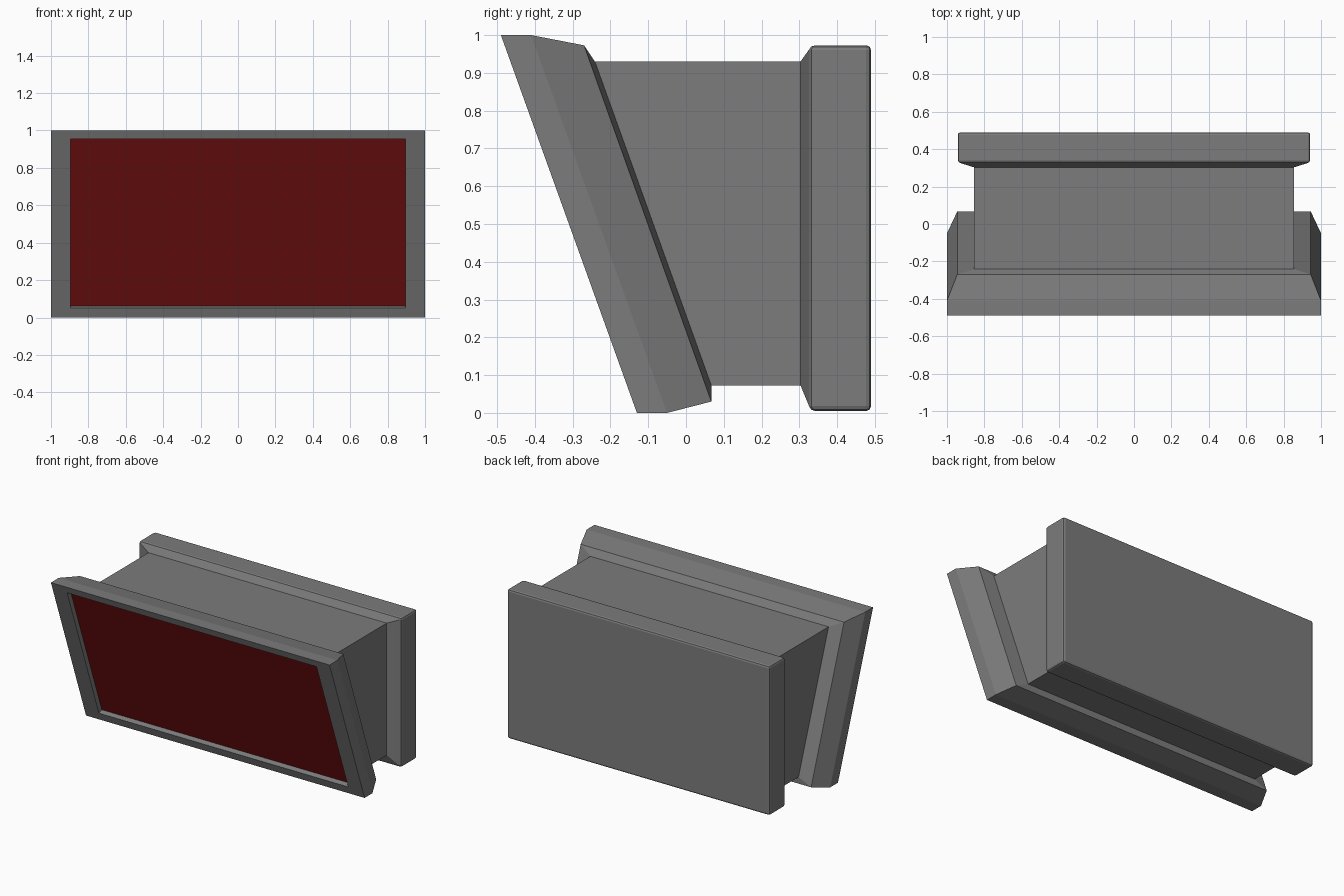
import bpy, bmesh

if "Cube" in bpy.data.objects:
    bpy.data.objects.remove(bpy.data.objects["Cube"])


def material(name, rgb):
    m = bpy.data.materials.new(name)
    m.diffuse_color = (*rgb, 1)
    m.use_nodes = True
    m.node_tree.nodes["Principled BSDF"].inputs["Base Color"].default_value = m.diffuse_color
    return m


grey = material("dark grey casing", (0.2, 0.2, 0.2))
red = material("deep red screen", (0.17, 0.005, 0.005))


def loft(name, rings, mat, cap_start=False, cap_end=False, bevel_y=None):
    """Rings are (half width, (y, z) of bottom edge, (y, z) of top edge)."""
    bm = bmesh.new()
    loops = []
    for w, (yb, zb), (yt, zt) in rings:
        pts = ((-w, yb, zb), (w, yb, zb), (w, yt, zt), (-w, yt, zt))
        loops.append([bm.verts.new(p) for p in pts])
    for a, b in zip(loops, loops[1:]):
        for i in range(4):
            j = (i + 1) % 4
            bm.faces.new((a[i], a[j], b[j], b[i]))
    if cap_start:
        bm.faces.new(loops[0][::-1])
    if cap_end:
        bm.faces.new(loops[-1])
    bmesh.ops.recalc_face_normals(bm, faces=bm.faces)
    if bevel_y is not None:
        edges = [e for e in bm.edges if all(v.co.y > bevel_y for v in e.verts)]
        bmesh.ops.bevel(bm, geom=edges, offset=0.013, segments=2,
                        profile=0.5, affect='EDGES')
    me = bpy.data.meshes.new(name)
    bm.to_mesh(me)
    bm.free()
    me.materials.append(mat)
    ob = bpy.data.objects.new(name, me)
    bpy.context.collection.objects.link(ob)
    return ob


def front_y(z):
    return -0.13 - 0.36 * z


# Recess opening in the slanted front, and its floor pushed inwards
D = 0.03
z0, z1 = 0.05, 0.955
opening = (0.895, (front_y(z0), z0), (front_y(z1), z1))
floor = (0.895, (front_y(z0) + D, z0 + 0.36 * D), (front_y(z1) + D, z1 + 0.36 * D))

# Slanted front frame, from the recess floor round to the neck
loft("front_frame", [
    floor, opening,
    (1.0, (-0.13, 0.0), (-0.49, 1.0)),
    (1.0, (-0.05, 0.0), (-0.41, 1.0)),
    (0.945, (0.067, 0.03), (-0.27, 0.973)),
    (0.855, (0.067, 0.073), (-0.241, 0.93)),
], grey)

# Screen plate filling the recess floor
loft("screen", [floor], red, cap_start=True)

# Box-shaped neck between frame and back panel
loft("middle_body", [
    (0.855, (0.067, 0.073), (-0.241, 0.93)),
    (0.855, (0.303, 0.073), (0.303, 0.93)),
], grey)

# Back panel with flared front edge and softened rim
loft("back_panel", [
    (0.855, (0.303, 0.073), (0.303, 0.93)),
    (0.942, (0.33, 0.005), (0.33, 0.973)),
    (0.942, (0.49, 0.005), (0.49, 0.973)),
], grey, cap_end=True, bevel_y=0.32)
